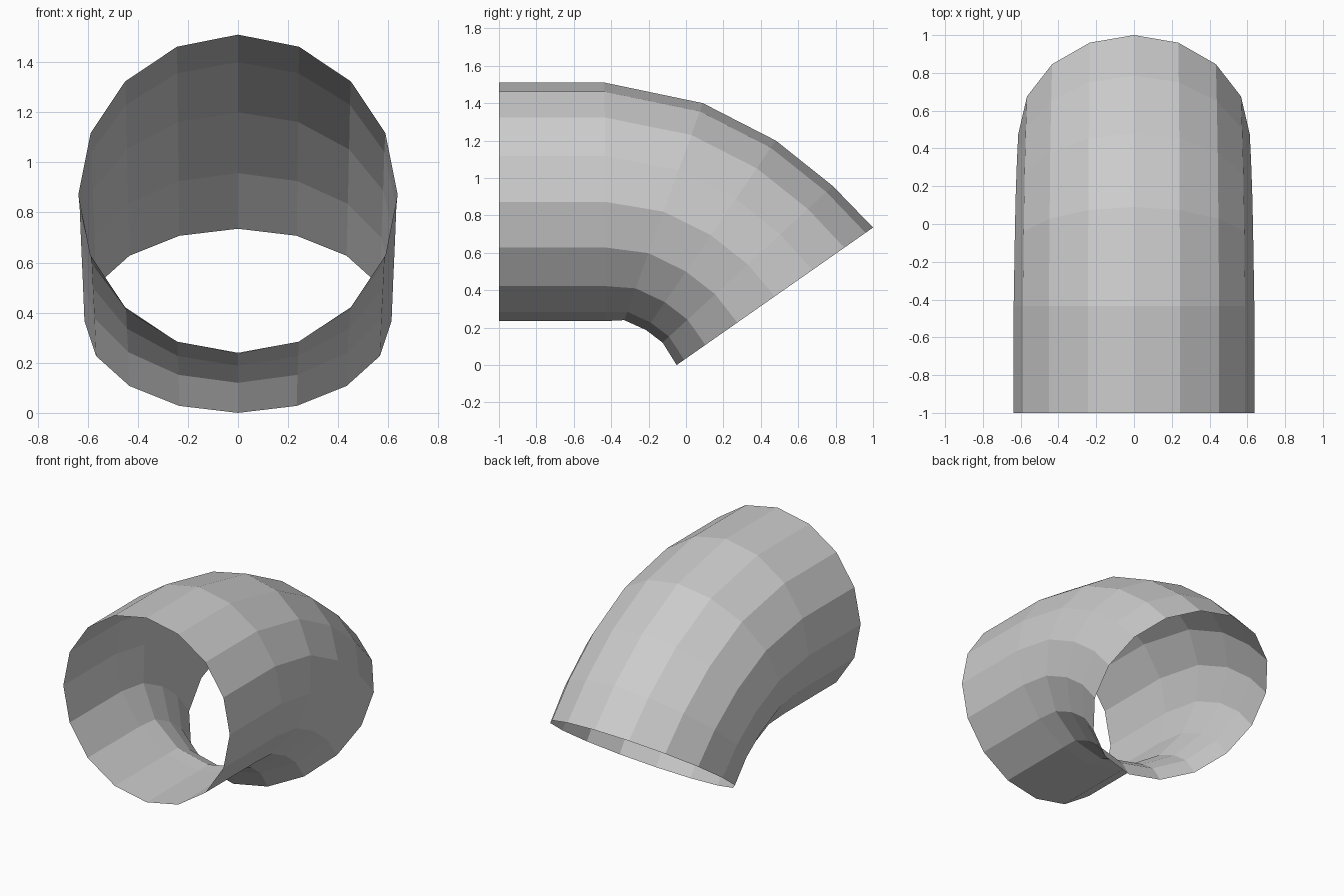
import bpy, bmesh, math

if "Cube" in bpy.data.objects:
    bpy.data.objects.remove(bpy.data.objects["Cube"])

SIDES = 16
# Each ring: top point (y, z), bottom point (y, z), half width in x
rings = [
    ((-1.00, 1.51), (-1.00, 0.235), 0.637),
    ((-0.435, 1.51), (-0.43, 0.235), 0.637),
    ((0.09, 1.40), (-0.33, 0.24), 0.632),
    ((0.48, 1.20), (-0.215, 0.188), 0.627),
    ((0.785, 0.957), (-0.125, 0.12), 0.62),
    ((1.00, 0.735), (-0.05, 0.0), 0.613),
]


def add_ring(bm, top, bottom, half_width):
    cy, cz = (top[0] + bottom[0]) / 2, (top[1] + bottom[1]) / 2
    uy, uz = top[0] - cy, top[1] - cz
    ring = []
    for i in range(SIDES):
        a = 2 * math.pi * i / SIDES
        c = math.cos(a)
        ring.append(bm.verts.new((half_width * math.sin(a), cy + uy * c, cz + uz * c)))
    return ring


# Open-ended, flat-faced bent pipe
bm = bmesh.new()
loops = [add_ring(bm, *r) for r in rings]
for a, b in zip(loops, loops[1:]):
    for i in range(SIDES):
        j = (i + 1) % SIDES
        bm.faces.new((a[i], b[i], b[j], a[j]))

# Make the normals face outward
bm.normal_update()
top_face = max(bm.faces, key=lambda f: f.calc_center_median().z)
if top_face.normal.z < 0:
    bmesh.ops.reverse_faces(bm, faces=bm.faces[:])

mesh = bpy.data.meshes.new("pipe_elbow")
bm.to_mesh(mesh)
bm.free()
pipe = bpy.data.objects.new("pipe_elbow", mesh)
bpy.context.collection.objects.link(pipe)
